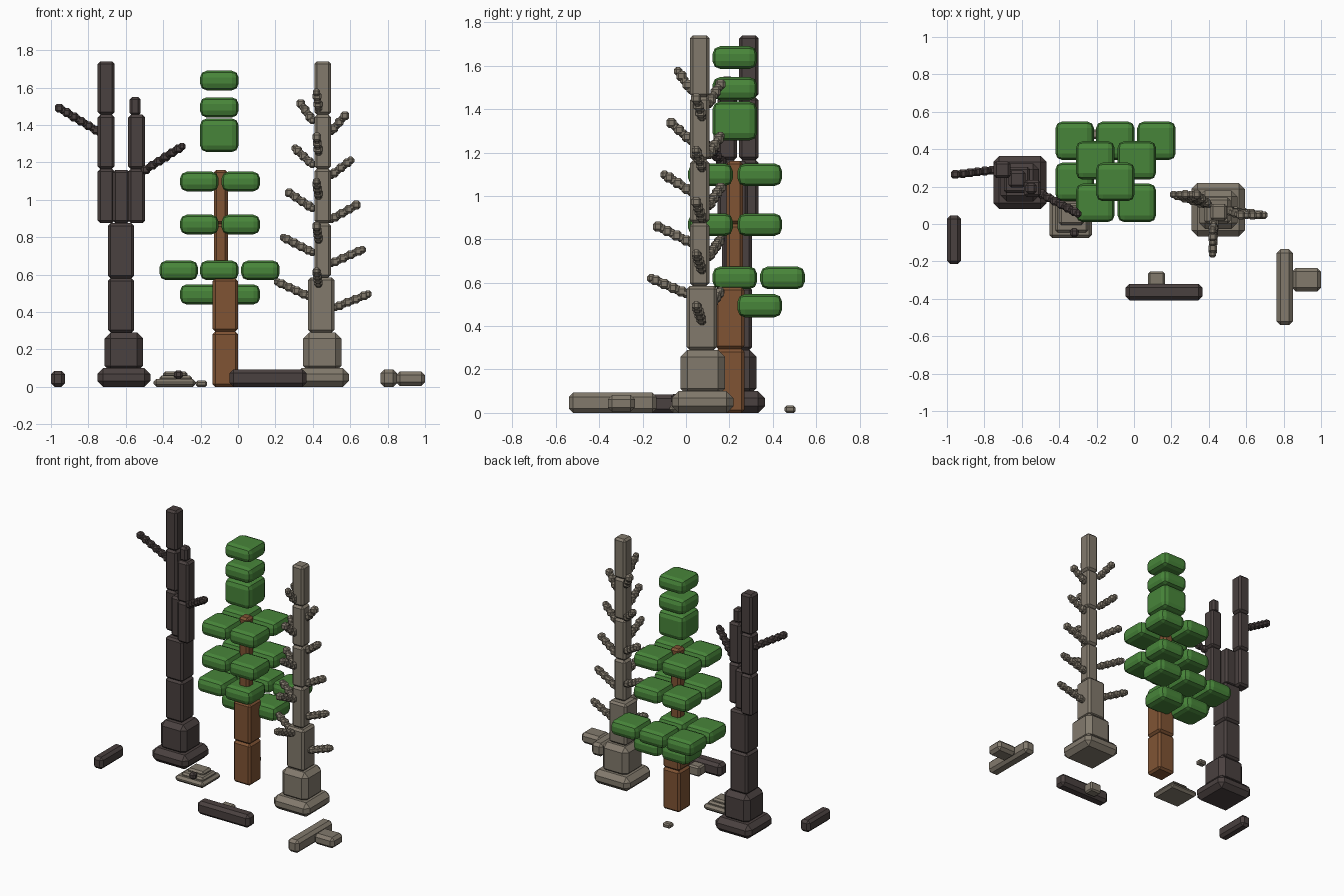
import bpy, bmesh
from mathutils import Vector, Matrix

cube = bpy.data.objects.get("Cube")
if cube:
    bpy.data.objects.remove(cube, do_unlink=True)


def material(name, rgb):
    m = bpy.data.materials.new(name)
    m.use_nodes = True
    m.diffuse_color = (*rgb, 1)
    m.node_tree.nodes["Principled BSDF"].inputs["Base Color"].default_value = (*rgb, 1)
    return m


DARK = material("charred wood", (0.068, 0.052, 0.050))
GREY = material("grey wood", (0.225, 0.195, 0.152))
BROWN = material("brown bark", (0.215, 0.088, 0.034))
GREEN = material("green leaves", (0.064, 0.235, 0.042))


def chamfered(bm, center, size, bevel, segments=1):
    """Add one chamfered block to the mesh."""
    mat = Matrix.Translation(center) @ Matrix.Diagonal((*size, 1))
    verts = bmesh.ops.create_cube(bm, size=1, matrix=mat)["verts"]
    edges = list({e for v in verts for e in v.link_edges})
    bmesh.ops.bevel(bm, geom=edges, offset=min(bevel, min(size) * 0.4),
                    segments=segments, profile=0.5, affect='EDGES')


def finish(name, bm, mat):
    mesh = bpy.data.meshes.new(name)
    bm.to_mesh(mesh)
    bm.free()
    mesh.materials.append(mat)
    obj = bpy.data.objects.new(name, mesh)
    bpy.context.collection.objects.link(obj)
    return obj


def block(name, mat, x, y, z, bevel=0.018, segments=1):
    """Block given by its (low, high) range on each axis."""
    bm = bmesh.new()
    center = [(a + b) / 2 for a, b in (x, y, z)]
    chamfered(bm, center, [b - a for a, b in (x, y, z)], bevel, segments)
    return finish(name, bm, mat)


def column(name, mat, x, y, width, levels, bevel=0.014):
    """Stack of equal blocks between successive heights."""
    h = width / 2
    for i, z in enumerate(zip(levels, levels[1:])):
        block(f"{name}_{i + 1}", mat, (x - h, x + h), (y - h, y + h), z, bevel)


def branch(name, mat, start, end, size=0.046, spacing=0.023):
    """Knobbly twig made of a chain of small blocks."""
    a, b = Vector(start), Vector(end)
    n = max(4, round((b - a).length / spacing))
    bm = bmesh.new()
    for i in range(n + 1):
        s = size if i % 2 else size * 0.85
        chamfered(bm, a.lerp(b, i / n), (s, s, s), size * 0.24)
    return finish(name, bm, mat)


def tree_base(name, mat, x, y):
    """Wide foot and plinth shared by both dead trees."""
    column(name + "_foot", mat, x, y, 0.285, (0, 0.10), 0.032)
    column(name + "_plinth", mat, x, y, 0.205, (0.08, 0.29), 0.032)


# Charred forked tree
tree_base("charred", DARK, -0.61, 0.222)
column("charred_trunk", DARK, -0.625, 0.235, 0.14, (0.29, 0.58, 0.875))
column("charred_fork_middle", DARK, -0.625, 0.24, 0.09, (0.875, 1.16))
column("charred_left_fork", DARK, -0.542, 0.19, 0.09, (0.875, 1.165, 1.455))
column("charred_left_fork_tip", DARK, -0.55, 0.19, 0.06, (1.45, 1.55))
column("charred_right_fork", DARK, -0.705, 0.29, 0.09, (0.875, 1.165, 1.455, 1.74))
branch("charred_right_branch", DARK, (-0.74, 0.29, 1.36), (-0.955, 0.265, 1.49))
branch("charred_left_branch", DARK, (-0.51, 0.17, 1.15), (-0.30, 0.055, 1.285))

# Grey bare tree with three columns of branches
tree_base("bare", GREY, 0.45, 0.077)
column("bare_trunk_lower", GREY, 0.445, 0.073, 0.14, (0.29, 0.585))
column("bare_trunk_upper", GREY, 0.453, 0.063, 0.09, (0.585, 0.875, 1.165, 1.455, 1.74))
for i in range(5):
    step = 0.235 * i
    reach = 0.031 * i
    inner = 0 if i == 0 else 0.022
    branch(f"bare_left_branch_{i + 1}", GREY, (0.52 - inner, 0.073, 0.425 + step),
           (0.695 - reach, 0.047, 0.495 + step * 1.015))
    branch(f"bare_right_branch_{i + 1}", GREY, (0.375 + inner, 0.105, 0.485 + step),
           (0.212 + reach, 0.158, 0.56 + step * 1.015))
    branch(f"bare_front_branch_{i + 1}", GREY, (0.43, inner, 0.55 + step),
           (0.42, -0.16 + reach, 0.62 + step * 1.015))

# Leafy tree trunk
column("leafy_trunk_lower", BROWN, -0.068, 0.202, 0.135, (0, 0.295, 0.58))
column("leafy_trunk_upper", BROWN, -0.092, 0.225, 0.075, (0.58, 0.87, 1.16))

# Leaf clumps: height range followed by clump centres
LEFT, MID, RIGHT = -0.317, -0.10, 0.12
PAIR = (-0.207, 0.015)
FRONT, CORE, REAR, BACK = 0.113, 0.225, 0.34, 0.445
square = [(x, y) for x in PAIR for y in (FRONT, REAR)]
layers = [
    ((0.44, 0.548), [(x, REAR) for x in PAIR]),
    ((0.57, 0.675), [(x, BACK) for x in (LEFT, MID, RIGHT)] + [(LEFT, CORE), (MID, CORE)]),
    ((0.815, 0.92), square),
    ((1.045, 1.15), square),
    ((1.255, 1.435), [(MID, CORE)]),
    ((1.44, 1.548), [(MID, CORE)]),
    ((1.585, 1.69), [(MID, CORE)]),
]
R = 0.103
for i, (z, spots) in enumerate(layers):
    for j, (x, y) in enumerate(spots):
        block(f"leaf_clump_{i + 1}_{j + 1}", GREEN, (x - R, x + R), (y - R, y + R), z, 0.036, 2)

# Fallen logs and stubs
block("side_log", DARK, (-1.0, -0.925), (-0.215, 0.045), (0, 0.085))
block("front_log", DARK, (-0.045, 0.365), (-0.408, -0.32), (0, 0.093), 0.02)
block("front_log_stub", GREY, (0.075, 0.165), (-0.33, -0.255), (0, 0.07), 0.01)
block("grey_log", GREY, (0.762, 0.85), (-0.54, -0.135), (0, 0.093), 0.02)
block("grey_log_stub", GREY, (0.845, 1.0), (-0.36, -0.235), (0.005, 0.082), 0.02)

# Low stone pile with an ember lump, and a lone pebble
block("pile_bottom", GREY, (-0.452, -0.225), (-0.075, 0.135), (0, 0.042), 0.016)
block("pile_middle", GREY, (-0.42, -0.245), (-0.045, 0.11), (0.03, 0.06), 0.012)
block("pile_top", GREY, (-0.40, -0.27), (-0.005, 0.095), (0.05, 0.082), 0.012)
block("pile_lump", DARK, (-0.342, -0.296), (-0.07, -0.025), (0.042, 0.088), 0.012)
block("pebble", GREY, (-0.225, -0.165), (0.455, 0.505), (0, 0.033), 0.009)
